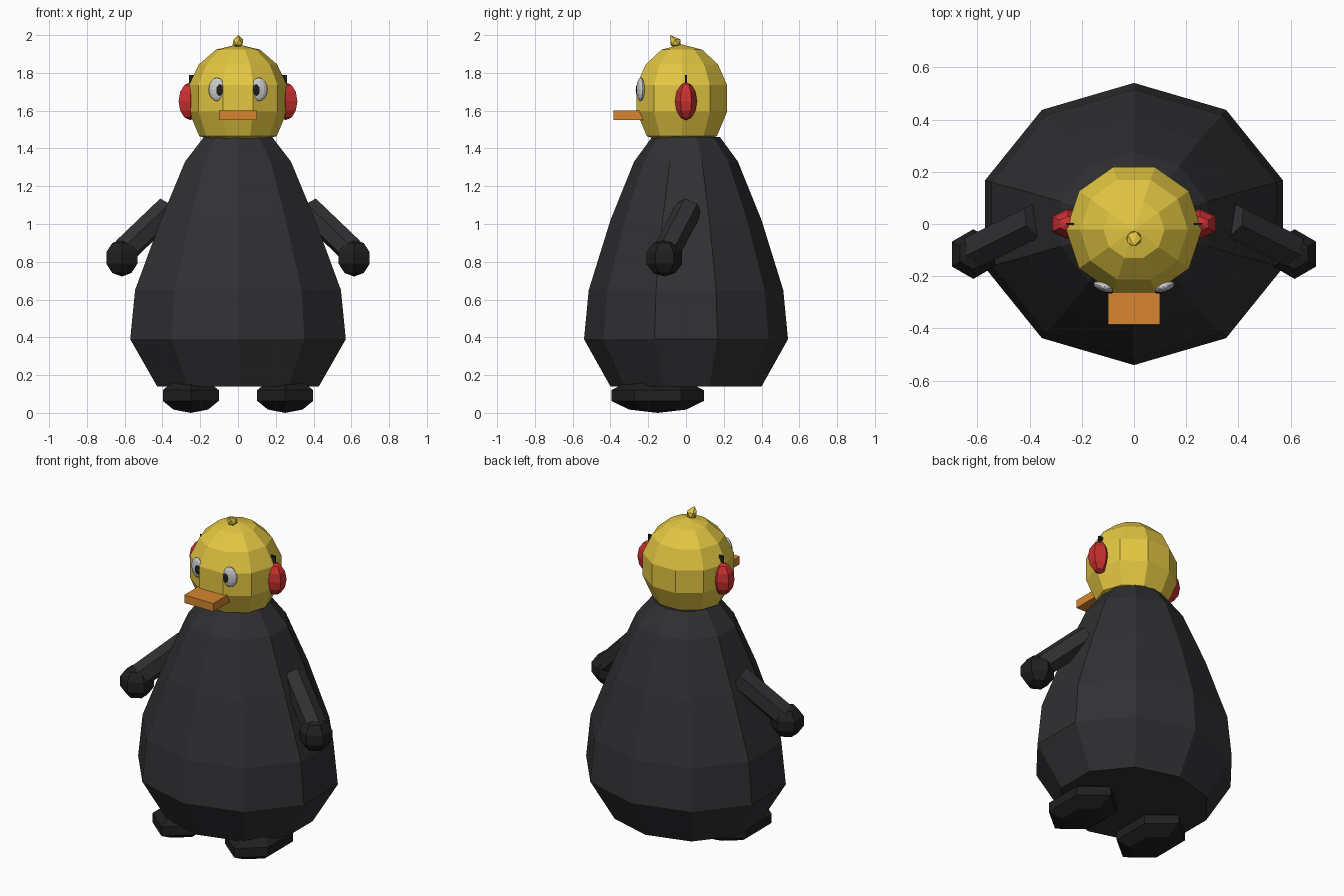
import bpy, bmesh, math
from mathutils import Matrix, Vector

if "Cube" in bpy.data.objects:
    bpy.data.objects.remove(bpy.data.objects["Cube"])


def material(name, rgb):
    m = bpy.data.materials.new(name)
    m.diffuse_color = (*rgb, 1)
    m.use_nodes = True
    m.node_tree.nodes["Principled BSDF"].inputs["Base Color"].default_value = m.diffuse_color
    return m


CHARCOAL = material("charcoal", (0.03, 0.03, 0.034))
BLACK = material("black", (0.014, 0.014, 0.015))
YELLOW = material("yellow", (0.77, 0.57, 0.055))
ORANGE = material("orange", (0.68, 0.24, 0.03))
RED = material("red", (0.6, 0.03, 0.03))
WHITE = material("white", (0.85, 0.85, 0.85))


def finish(bm, name, mat):
    bmesh.ops.recalc_face_normals(bm, faces=bm.faces)
    me = bpy.data.meshes.new(name)
    bm.to_mesh(me)
    bm.free()
    me.materials.append(mat)
    ob = bpy.data.objects.new(name, me)
    bpy.context.collection.objects.link(ob)
    return ob


def lathe(name, rings, sides, mat, start=0.0, y=0.0):
    """Stack of elliptical rings (z, rx, ry), capped at both ends."""
    bm = bmesh.new()
    loops = []
    for z, rx, ry in rings:
        loops.append([bm.verts.new((rx * math.cos(start + math.tau * i / sides),
                                    y + ry * math.sin(start + math.tau * i / sides), z))
                      for i in range(sides)])
    for a, b in zip(loops, loops[1:]):
        for i in range(sides):
            j = (i + 1) % sides
            bm.faces.new((a[i], a[j], b[j], b[i]))
    bm.faces.new(loops[0])
    bm.faces.new(loops[-1])
    return finish(bm, name, mat)


def ball(name, loc, size, mat, segs=6, rings=5, turn=0.0):
    bm = bmesh.new()
    m = Matrix.Translation(loc) @ Matrix.Rotation(turn, 4, 'Z') @ Matrix.Diagonal((*size, 1))
    bmesh.ops.create_uvsphere(bm, u_segments=segs, v_segments=rings, radius=1, matrix=m)
    return finish(bm, name, mat)


def box(name, loc, size, mat):
    bm = bmesh.new()
    bmesh.ops.create_cube(bm, size=1, matrix=Matrix.Translation(loc) @ Matrix.Diagonal((*size, 1)))
    return finish(bm, name, mat)


def rod(name, a, b, radius, sides, mat):
    a, b = Vector(a), Vector(b)
    d = b - a
    bm = bmesh.new()
    m = Matrix.Translation((a + b) / 2) @ d.to_track_quat('Z', 'Y').to_matrix().to_4x4()
    bmesh.ops.create_cone(bm, cap_ends=True, segments=sides, radius1=radius, radius2=radius,
                          depth=d.length, matrix=m)
    return finish(bm, name, mat)


# Pear-shaped body, ten sides
lathe("body", [(0.14, 0.45, 0.40), (0.39, 0.60, 0.54), (0.65, 0.573, 0.515),
               (1.02, 0.43, 0.40), (1.33, 0.295, 0.275), (1.46, 0.19, 0.18)],
      10, CHARCOAL, start=math.pi / 2)

# Head
lathe("head", [(1.44, 0.12, 0.12), (1.465, 0.205, 0.195), (1.595, 0.26, 0.252),
               (1.735, 0.26, 0.252), (1.845, 0.207, 0.201), (1.923, 0.117, 0.113),
               (1.95, 0.004, 0.004)], 10, YELLOW, y=-0.022)

# Beak and tuft
box("beak", (0, -0.29, 1.575), (0.2, 0.19, 0.05), ORANGE)
bm = bmesh.new()
bmesh.ops.create_icosphere(bm, subdivisions=1, radius=0.032,
                           matrix=Matrix.Translation((0, -0.056, 1.963)))
max(bm.verts, key=lambda v: v.co.z).co = (0, -0.085, 2.0)
finish(bm, "tuft", YELLOW)

# Paired parts
for side, s in (("right", 1), ("left", -1)):
    ball(side + "_earmuff", (0.252 * s, 0, 1.65), (0.072, 0.058, 0.1), RED, 6, 6)
    box(side + "_headband_end", (0.245 * s, 0, 1.755), (0.03, 0.008, 0.07), BLACK)
    ball(side + "_eye", (0.112 * s, -0.24, 1.713), (0.045, 0.02, 0.062), WHITE, 12, 8, 0.25 * s)
    ball(side + "_pupil", (0.1 * s, -0.256, 1.71), (0.022, 0.009, 0.031), BLACK, 10, 6, 0.25 * s)
    rod(side + "_arm", (0.37 * s, 0.015, 1.08), (0.60 * s, -0.10, 0.86), 0.072, 6, CHARCOAL)
    ball(side + "_hand", (0.615 * s, -0.115, 0.82), (0.1, 0.1, 0.098), BLACK)
    ball(side + "_foot", (0.25 * s, -0.15, 0.092), (0.18, 0.258, 0.092), BLACK)
